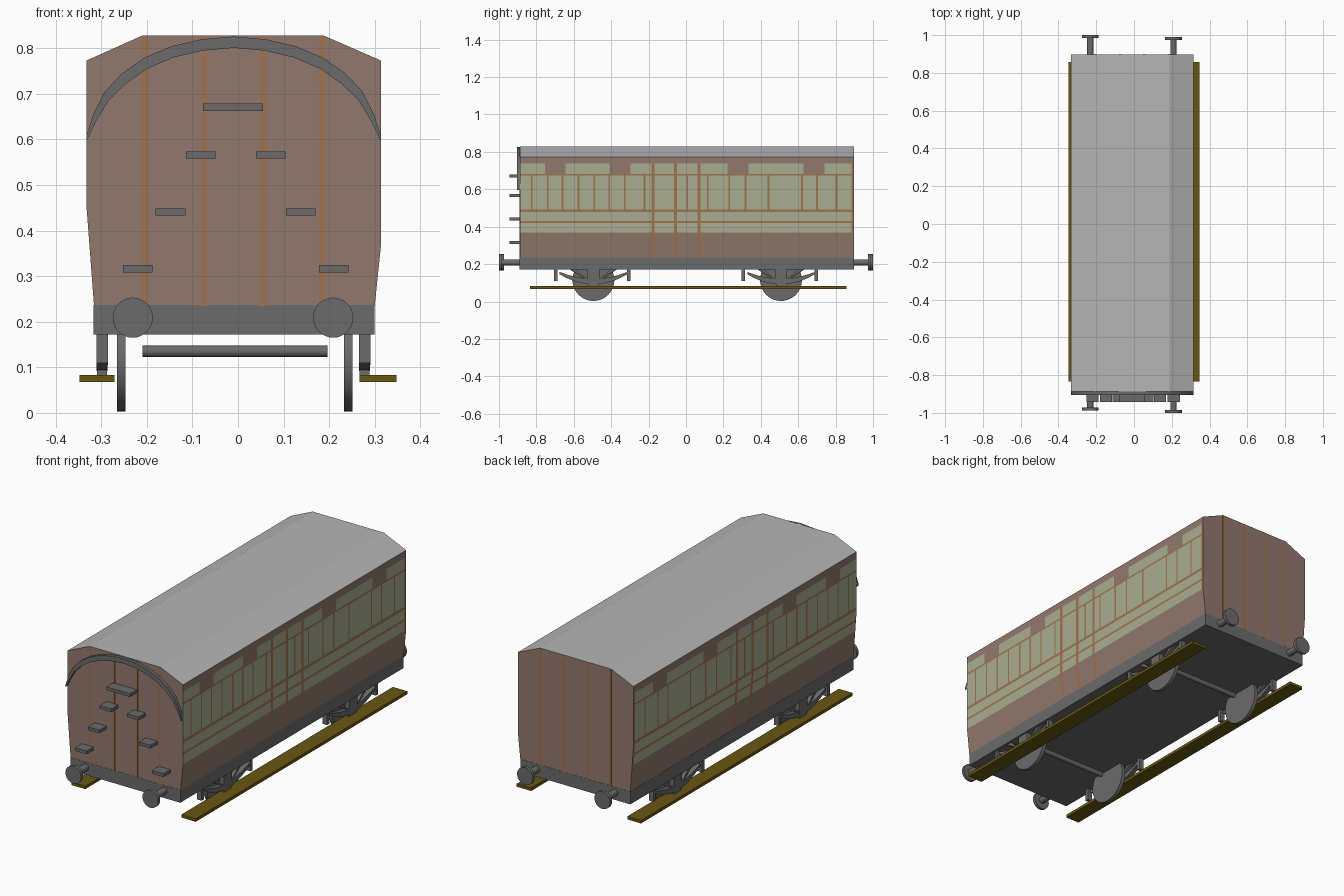
import bpy, bmesh, math
from mathutils import Matrix, Vector

if "Cube" in bpy.data.objects:
    bpy.data.objects.remove(bpy.data.objects["Cube"])


def mat(name, r, g, b):
    m = bpy.data.materials.new(name)
    lin = lambda c: ((c / 255 + 0.055) / 1.055) ** 2.4
    m.diffuse_color = (lin(r), lin(g), lin(b), 1)
    m.use_nodes = True
    m.node_tree.nodes["Principled BSDF"].inputs["Base Color"].default_value = m.diffuse_color
    return m


BROWN = mat("body brown", 146, 121, 110)
TRIM = mat("trim tan", 160, 114, 78)
CREAM = mat("panel cream", 170, 174, 145)
GREY = mat("iron grey", 107, 107, 107)
ROOF = mat("roof grey", 182, 182, 182)
OLIVE = mat("footboard olive", 104, 87, 15)


def finish(name, bm, mats, smooth=False):
    bmesh.ops.recalc_face_normals(bm, faces=bm.faces[:])
    me = bpy.data.meshes.new(name)
    bm.to_mesh(me)
    bm.free()
    ob = bpy.data.objects.new(name, me)
    bpy.context.collection.objects.link(ob)
    for m in mats:
        me.materials.append(m)
    if smooth:
        bpy.ops.object.select_all(action='DESELECT')
        ob.select_set(True)
        bpy.context.view_layer.objects.active = ob
        bpy.ops.object.shade_smooth_by_angle(angle=math.radians(35))
    return ob


def box(name, x0, x1, y0, y1, z0, z1, m):
    bm = bmesh.new()
    bmesh.ops.create_cube(bm, size=1)
    for v in bm.verts:
        v.co = Vector(((x0 + x1) / 2 + v.co.x * (x1 - x0), (y0 + y1) / 2 + v.co.y * (y1 - y0),
                       (z0 + z1) / 2 + v.co.z * (z1 - z0)))
    return finish(name, bm, [m])


def cyl(name, axis, a0, a1, p, q, r, m, n=32):
    """Cylinder along x (p=y, q=z) or along y (p=x, q=z)."""
    bm = bmesh.new()
    bmesh.ops.create_cone(bm, cap_ends=True, segments=n, radius1=r, radius2=r, depth=a1 - a0)
    mid = (a0 + a1) / 2
    if axis == 'X':
        M = Matrix.Translation((mid, p, q)) @ Matrix.Rotation(math.pi / 2, 4, 'Y')
    else:
        M = Matrix.Translation((p, mid, q)) @ Matrix.Rotation(math.pi / 2, 4, 'X')
    bmesh.ops.transform(bm, matrix=M, verts=bm.verts[:])
    return finish(name, bm, [m], True)


def band(name, outer, inner, place, d0, d1, m):
    """Solid strip between two matching edge paths, extruded from d0 to d1."""
    bm = bmesh.new()
    rings = [[bm.verts.new(place(d, *p)) for d, p in ((d0, o), (d1, o), (d1, i), (d0, i))]
             for o, i in zip(outer, inner)]
    for a, b in zip(rings, rings[1:]):
        for k in range(4):
            bm.faces.new((a[k], a[(k + 1) % 4], b[(k + 1) % 4], b[k]))
    bm.faces.new(rings[0])
    bm.faces.new(rings[-1])
    return finish(name, bm, [m], True)


Y0, Y1 = -0.888, 0.897
SILL, EAVE, TOP = 0.235, 0.773, 0.828
CX = -0.0095
# half sections from sill to roof edge: (x, z)
SIDE = {1: [(0.300, SILL), (0.314, 0.37), (0.314, EAVE)],
        -1: [(-0.316, SILL), (-0.333, 0.46), (-0.333, EAVE)]}
TOPX = (-0.21, 0.188)


def side_x(s, z):
    (xa, za), (xb, zb), _ = SIDE[s]
    return xa + (xb - xa) * min(1, (z - za) / (zb - za))


# Painted sides: a grid cut along every stripe, coloured by rule
DOORS = (-0.176, -0.055, 0.069)
MULLIONS = (-0.825, -0.74, -0.66, -0.575, -0.49, -0.41, -0.328, -0.222, 0.006,
            0.117, 0.232, 0.318, 0.441, 0.62, 0.7, 0.805)
PATCHES = ((-0.755, -0.645), (-0.41, -0.298), (0.222, 0.334), (0.628, 0.74))
RAILS = ((0.419, 0.43), (0.478, 0.492), (0.673, 0.682))
DW, MW = 0.008, 0.0045


def side_colour(y, z):
    if z > 0.737:
        return 0
    if any(abs(y - d) < DW for d in DOORS):
        return 1
    if z < 0.37:
        return 0
    if any(a < z < b for a, b in RAILS):
        return 1
    if z > 0.682 and any(a < y < b for a, b in PATCHES):
        return 0
    if y > 0.884 or (0.492 < z < 0.673 and any(abs(y - m) < MW for m in MULLIONS)):
        return 1
    return 2


ys = {Y0, Y1, 0.884}
for c, w in [(d, DW) for d in DOORS] + [(m, MW) for m in MULLIONS]:
    ys |= {c - w, c + w}
for p in PATCHES:
    ys |= set(p)
ys = sorted(ys)
zs = sorted({SILL, 0.37, 0.46, 0.737, EAVE} | {z for r in RAILS for z in r})
for s, label in ((1, "right"), (-1, "left")):
    bm = bmesh.new()
    grid = [[bm.verts.new((side_x(s, z), y, z)) for z in zs] for y in ys]
    for i in range(len(ys) - 1):
        for j in range(len(zs) - 1):
            q = (grid[i][j], grid[i + 1][j], grid[i + 1][j + 1], grid[i][j + 1])
            f = bm.faces.new(q if s > 0 else q[::-1])
            f.material_index = side_colour((ys[i] + ys[i + 1]) / 2, (zs[j] + zs[j + 1]) / 2)
    ob = finish(label + "_side", bm, [BROWN, TRIM, CREAM])
    # keep the open sheet facing outwards
    if ob.data.polygons[0].normal.x * s < 0:
        ob.data.flip_normals()

# End walls with vertical beading
section = SIDE[-1] + [(TOPX[0], TOP), (TOPX[1], TOP)] + SIDE[1][::-1]
for label, y, d in (("front", Y0, -1), ("back", Y1, 1)):
    bm = bmesh.new()
    f = bm.faces.new([bm.verts.new((x, y, z)) for x, z in section])
    ob = finish(label + "_end", bm, [BROWN])
    if ob.data.polygons[0].normal.y * d < 0:
        ob.data.flip_normals()
    for x in (-0.204, -0.074, 0.055, 0.184):
        box(label + "_beading", x - 0.0065, x + 0.0065, min(y, y + d * 0.002),
            max(y, y + d * 0.002), SILL, TOP - 0.001, TRIM)

# Roof with flat top and sloping shoulders
bm = bmesh.new()
rows = [[bm.verts.new((x, y, z)) for y in (Y0, Y1)] for x, z in section[2:6]]
for a, b in zip(rows, rows[1:]):
    bm.faces.new((a[0], b[0], b[1], a[1]))
ob = finish("roof", bm, [ROOF])
if ob.data.polygons[1].normal.z < 0:
    ob.data.flip_normals()

# Underframe
box("underframe", -0.317, 0.299, Y0 - 0.001, Y1 + 0.001, 0.172, 0.2365, GREY)

# Arched rim on the front end
half_o = [(0.3235, 0.607), (0.308, 0.655), (0.283, 0.705), (0.245, 0.745), (0.195, 0.78),
          (0.135, 0.805), (0.07, 0.82)]
half_i = [(0.3235, 0.595), (0.303, 0.638), (0.275, 0.685), (0.237, 0.722), (0.19, 0.755),
          (0.132, 0.78), (0.068, 0.795)]
full = lambda h, top: [(CX - x, z) for x, z in h] + [(CX, top)] + [(CX + x, z) for x, z in h[::-1]]
band("front_arch", full(half_o, 0.826), full(half_i, 0.801),
     lambda d, x, z: (x, d, z), -0.904, Y0 + 0.002, GREY)

# Steps on the front end
box("top_step", -0.077, 0.055, -0.943, Y0, 0.663, 0.679, GREY)
for x, z in ((0.077, 0.566), (0.143, 0.441), (0.215, 0.316)):
    for s in (1, -1):
        c = -0.005 + s * x
        box("end_step", c - 0.0325, c + 0.0325, -0.943, Y0, z - 0.008, z + 0.008, GREY)

# Buffers
for x, yf, yb in ((-0.231, -0.988, 1.0), (0.209, -1.0, 0.99)):
    for d, tip, wall in ((-1, yf, Y0), (1, yb, Y1)):
        face = tip - d * 0.016
        cyl("buffer_head", 'Y', min(tip, face), max(tip, face), x, 0.209, 0.044, GREY)
        cyl("buffer_shank", 'Y', min(face, wall), max(face, wall), x, 0.209, 0.017, GREY, 16)

# Footboards
box("right_footboard", 0.267, 0.348, -0.835, 0.857, 0.068, 0.083, OLIVE)
box("left_footboard", -0.348, -0.271, -0.835, 0.857, 0.068, 0.083, OLIVE)

# Running gear
for yc in (-0.495, 0.508):
    cyl("axle", 'X', -0.21, 0.196, yc, 0.135, 0.0125, GREY, 16)
    for xw in (-0.256, 0.242):
        cyl("wheel", 'X', xw - 0.0095, xw + 0.0095, yc, 0.115, 0.112, GREY, 40)
    for xs in (-0.298, 0.278):
        # leaf spring sagging between its hangers
        t = [k / 5 - 1 for k in range(11)]
        top = [(yc + 0.18 * u, 0.122 + 0.036 * u * u) for u in t]
        low = [(yc + 0.18 * u, 0.092 + 0.053 * u * u) for u in t]
        band("leaf_spring", top, low, lambda d, y, z: (d, y, z), xs - 0.012, xs + 0.012, GREY)
        for s in (1, -1):
            h = yc + s * 0.195 - 0.007
            box("spring_hanger", xs - 0.013, xs + 0.013, h - 0.009, h + 0.009, 0.11, 0.175, GREY)
            # slanted guard leg
            band("axle_guard", [(yc + s * 0.13, 0.175), (yc + s * 0.03, 0.115)],
                 [(yc + s * 0.095, 0.175), (yc + s * 0.02, 0.10)],
                 lambda d, y, z: (d, y, z), xs - 0.009, xs + 0.009, GREY)
        box("axlebox", xs - 0.013, xs + 0.013, yc - 0.032, yc + 0.032, 0.105, 0.175, GREY)
        box("axlebox_foot", xs - 0.011, xs + 0.011, yc - 0.028, yc + 0.028, 0.083, 0.105, GREY)
